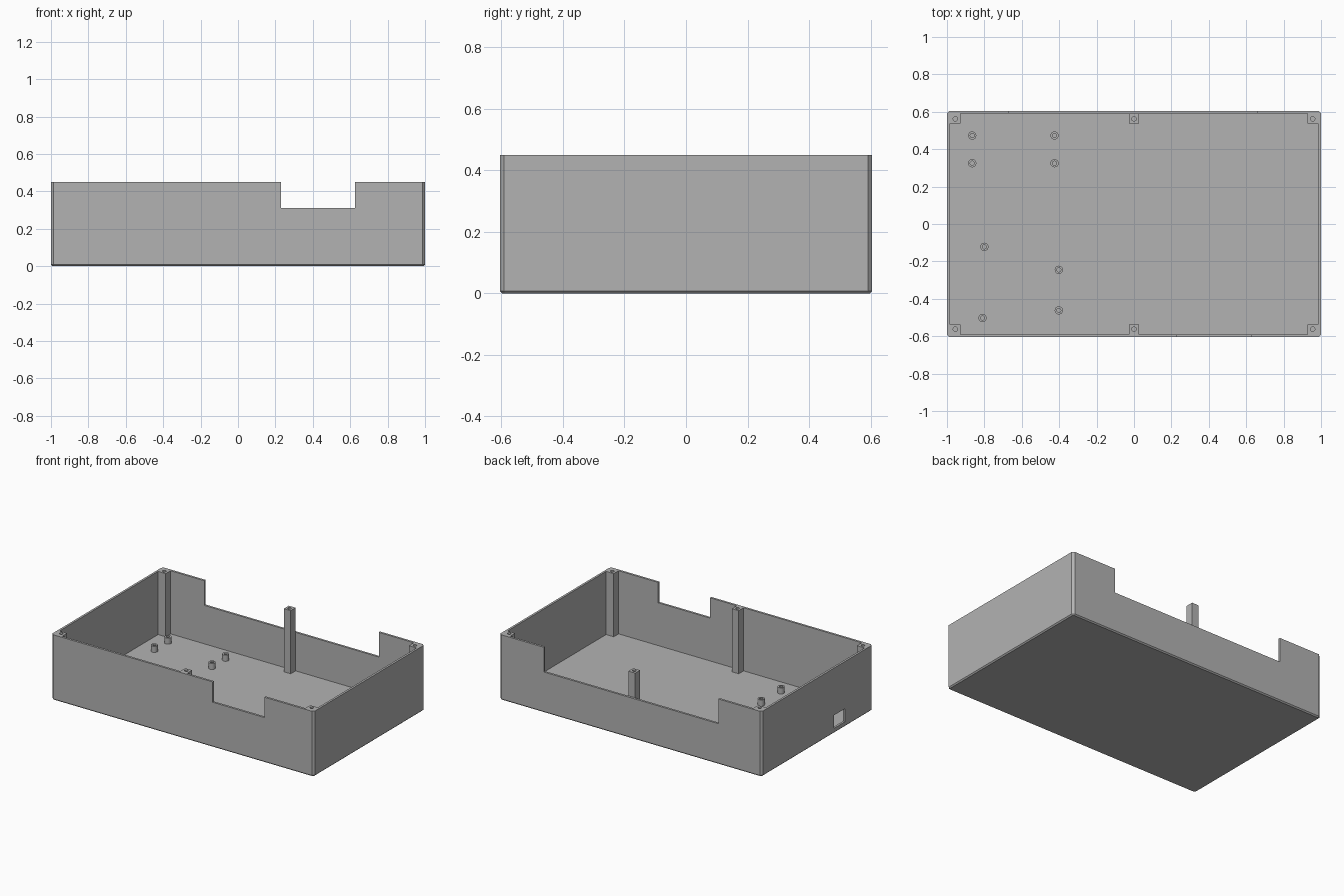
import bpy
import bmesh
from mathutils import Matrix

cube = bpy.data.objects.get("Cube")
if cube:
    bpy.data.objects.remove(cube, do_unlink=True)

HALF_X, HALF_Y, TOP, WALL = 1.0, 0.605, 0.45, 0.015
IN_X, IN_Y = HALF_X - WALL, HALF_Y - WALL

grey = bpy.data.materials.new("plain grey")
grey.use_nodes = True
grey.diffuse_color = (0.45, 0.45, 0.45, 1)
grey.node_tree.nodes["Principled BSDF"].inputs["Base Color"].default_value = (0.45, 0.45, 0.45, 1)


def make(name, bm):
    mesh = bpy.data.meshes.new(name)
    bmesh.ops.recalc_face_normals(bm, faces=bm.faces)
    bm.to_mesh(mesh)
    bm.free()
    mesh.materials.append(grey)
    obj = bpy.data.objects.new(name, mesh)
    bpy.context.collection.objects.link(obj)
    return obj


def box_mesh(x0, x1, y0, y1, z0, z1):
    bm = bmesh.new()
    centre = Matrix.Translation(((x0 + x1) / 2, (y0 + y1) / 2, (z0 + z1) / 2))
    size = Matrix.Diagonal((x1 - x0, y1 - y0, z1 - z0, 1))
    bmesh.ops.create_cube(bm, size=1, matrix=centre @ size)
    return bm


def box(name, *bounds):
    return make(name, box_mesh(*bounds))


def cylinder(name, x, y, radius, z0, z1, sides=24):
    bm = bmesh.new()
    bmesh.ops.create_cone(bm, cap_ends=True, segments=sides, radius1=radius, radius2=radius,
                          depth=z1 - z0, matrix=Matrix.Translation((x, y, (z0 + z1) / 2)))
    return make(name, bm)


def cut(obj, cutter):
    cutter.hide_render = True
    mod = obj.modifiers.new("cut", 'BOOLEAN')
    mod.operation, mod.solver, mod.object = 'DIFFERENCE', 'EXACT', cutter
    bpy.context.view_layer.objects.active = obj
    bpy.ops.object.modifier_apply(modifier=mod.name)
    bpy.data.objects.remove(cutter, do_unlink=True)


# Case body: chamfered corners and lower rim
bm = box_mesh(-HALF_X, HALF_X, -HALF_Y, HALF_Y, 0, TOP)
upright = [e for e in bm.edges if abs(e.verts[0].co.z - e.verts[1].co.z) > 0.1]
bmesh.ops.bevel(bm, geom=upright, offset=0.014, segments=1, affect='EDGES')
rim = [e for e in bm.edges if max(v.co.z for v in e.verts) < 0.01]
bmesh.ops.bevel(bm, geom=rim, offset=0.008, segments=1, affect='EDGES')
case = make("case_body", bm)

# Hollow inside, rim notches and side port
cut(case, box("hollow", -IN_X, IN_X, -IN_Y, IN_Y, WALL, 1))
cut(case, box("front_notch", 0.23, 0.625, -0.7, -0.55, 0.31, 1))
cut(case, box("back_notch", -0.67, 0.66, 0.55, 0.7, 0.28, 1))
cut(case, box("side_port", -1.1, -0.95, -0.305, -0.185, 0.035, 0.125))

# Screw posts in the corners and at the middle of the long walls
POST_Y = 0.537
for sy, depth in ((-1, "front"), (1, "back")):
    y0, y1 = sorted((sy * POST_Y, sy * IN_Y))
    for sx, side in ((-1, "right"), (0, "middle"), (1, "left")):
        x0, x1 = sorted((sx * 0.927, sx * IN_X)) if sx else (-0.026, 0.026)
        post = box(f"{depth}_{side}_screw_post", x0, x1, y0, y1, WALL, TOP)
        cut(post, cylinder("screw_hole", sx * 0.955, sy * 0.562, 0.012, TOP - 0.1, 1))

# Hollow board standoffs on the floor
spots = [(x, y) for x in (-0.865, -0.425) for y in (0.325, 0.473)]
spots += [(-0.80, -0.122), (-0.81, -0.503), (-0.402, -0.245), (-0.402, -0.462)]
for i, (x, y) in enumerate(spots):
    standoff = cylinder(f"board_standoff_{i + 1}", x, y, 0.022, WALL, 0.057)
    cut(standoff, cylinder("standoff_hole", x, y, 0.011, WALL + 0.002, 1))
    bpy.ops.object.select_all(action='DESELECT')
    standoff.select_set(True)
    bpy.ops.object.shade_smooth_by_angle()
